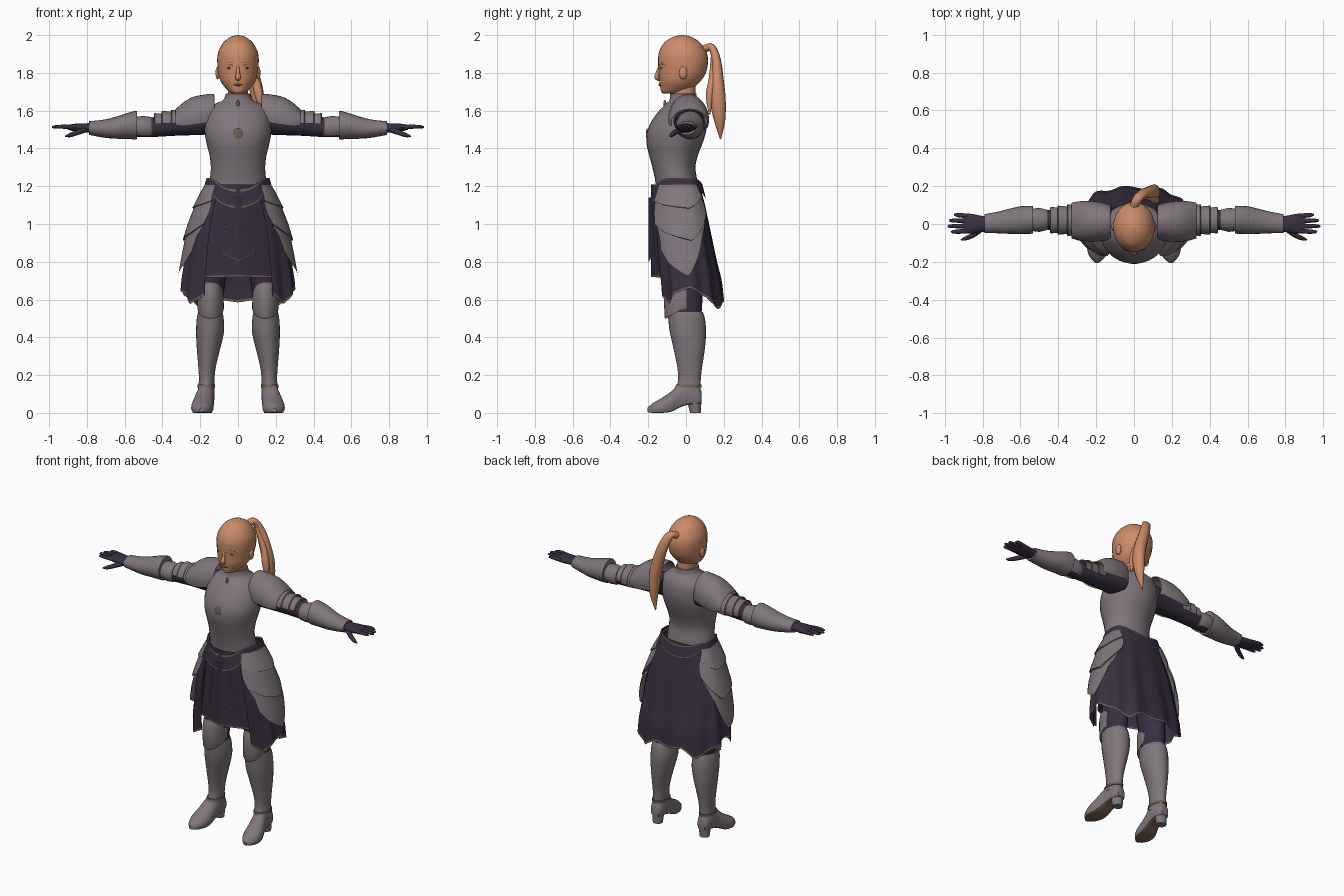
import bpy, bmesh, math
from mathutils import Vector

if "Cube" in bpy.data.objects:
    bpy.data.objects.remove(bpy.data.objects["Cube"])


def material(name, rgb):
    m = bpy.data.materials.new(name)
    m.diffuse_color = (*rgb, 1)
    m.use_nodes = True
    m.node_tree.nodes["Principled BSDF"].inputs["Base Color"].default_value = m.diffuse_color
    return m


SKIN = material("warm_skin", (0.60, 0.26, 0.14))
STEEL = material("grey_steel", (0.215, 0.18, 0.20))
CLOTH = material("dark_purple_cloth", (0.040, 0.028, 0.052))
TRIM = material("brown_trim", (0.18, 0.115, 0.085))


def loft(name, rings, mats, closed=True, caps=True, mirror=False, rule=None, sharp=40):
    """Skin a list of equal-length point rings; rule(row, column) picks the material."""
    bm = bmesh.new()
    vs = [[bm.verts.new(p) for p in r] for r in rings]
    n = len(rings[0])
    for i in range(len(rings) - 1):
        for j in range(n if closed else n - 1):
            k = (j + 1) % n
            f = bm.faces.new((vs[i][j], vs[i][k], vs[i + 1][k], vs[i + 1][j]))
            f.material_index = rule(i, j) if rule else 0
    if closed and caps:
        bm.faces.new(vs[0])
        bm.faces.new(vs[-1])
    bmesh.ops.recalc_face_normals(bm, faces=bm.faces)
    me = bpy.data.meshes.new(name)
    bm.to_mesh(me)
    bm.free()
    ob = bpy.data.objects.new(name, me)
    bpy.context.collection.objects.link(ob)
    for m in mats:
        me.materials.append(m)
    for p in me.polygons:
        p.use_smooth = True
    me.set_sharp_from_angle(angle=math.radians(sharp))
    if mirror:
        ob.modifiers.new("mirror", 'MIRROR')
    return ob


def smooth(rows, k=4):
    """Catmull-Rom refinement of parameter rows."""
    out = []
    for i in range(len(rows) - 1):
        four = [rows[max(i - 1, 0)], rows[i], rows[i + 1], rows[min(i + 2, len(rows) - 1)]]
        for s in range(k):
            t = s / k
            out.append([0.5 * (2 * b + (c - a) * t + (2 * a - 5 * b + 4 * c - d) * t * t
                               + (3 * b - a - 3 * c + d) * t ** 3) for a, b, c, d in zip(*four)])
    return out + [list(rows[-1])]


def interp(table, x):
    """Linear lookup in rows sorted by their first value."""
    if x <= table[0][0]:
        return table[0][1:]
    for a, b in zip(table, table[1:]):
        if x <= b[0]:
            t = (x - a[0]) / (b[0] - a[0])
            return [p + (q - p) * t for p, q in zip(a[1:], b[1:])]
    return table[-1][1:]


def turn(n=28):
    return [2 * math.pi * i / n for i in range(n)]


def zring(z, rx, yf, yb, cx=0.0):
    return [(cx + rx * math.sin(a), (yf + yb) / 2 - (yb - yf) / 2 * math.cos(a), z) for a in turn()]


def xring(x, cy, cz, ry, rz, angles=None):
    return [(x, cy - ry * math.cos(a), cz + rz * math.sin(a)) for a in (angles or turn(20))]


def tube(name, path, mat, mirror=False):
    """Path rows: x, y, z, radius across, radius in depth."""
    rows = smooth(path, 5)
    pts = [Vector(r[:3]) for r in rows]
    rings = []
    for i, r in enumerate(rows):
        t = (pts[min(i + 1, len(pts) - 1)] - pts[max(i - 1, 0)]).normalized()
        ref = Vector((1, 0, 0)) if abs(t.x) < 0.7 else Vector((0, 1, 0))
        u = (ref - t * ref.dot(t)).normalized()
        v = t.cross(u)
        rings.append([pts[i] + u * r[3] * math.cos(a) + v * r[4] * math.sin(a) for a in turn(12)])
    return loft(name, rings, [mat], mirror=mirror)


def ball(name, loc, size, mat, mirror=False):
    rings = [[(loc[0] + size[0] * math.sin(b) * math.cos(a), loc[1] + size[1] * math.sin(b) * math.sin(a),
               loc[2] + size[2] * math.cos(b)) for a in turn(14)]
             for b in [0.05 + (math.pi - 0.1) * i / 8 for i in range(9)]]
    return loft(name, rings, [mat], mirror=mirror)


# Head, face and hair
head = [(1.69, .022, -.120, -.06), (1.70, .046, -.132, .0), (1.73, .075, -.137, .05), (1.76, .094, -.142, .080),
        (1.80, .105, -.144, .105), (1.86, .110, -.148, .117), (1.91, .105, -.143, .108), (1.96, .078, -.115, .075),
        (1.99, .040, -.070, .030), (2.0, .008, -.03, -.01)]
loft("head", [zring(*r) for r in smooth(head)], [SKIN])
loft("neck", [zring(1.62, .055, -.075, .05), zring(1.77, .052, -.07, .05)], [SKIN])
tube("nose", [(0, -.140, 1.835, .007, .007), (0, -.150, 1.80, .010, .010), (0, -.156, 1.775, .015, .011),
              (0, -.140, 1.762, .009, .006)], SKIN)
ball("ears", (.107, -.015, 1.80), (.012, .022, .034), SKIN, True)
ball("eyes", (.043, -.1315, 1.826), (.017, .006, .005), TRIM, True)
ball("lips", (0, -.139, 1.737), (.023, .007, .006), TRIM)
tube("brows", [(.018, -.143, 1.842, .003, .005), (.045, -.136, 1.850, .003, .006),
               (.075, -.108, 1.842, .003, .004)], SKIN, True)
tube("ponytail", [(0, .095, 1.925, .022, .02), (.02, .135, 1.935, .026, .020), (.05, .160, 1.87, .032, .024),
                  (.085, .165, 1.76, .036, .035), (.105, .168, 1.66, .034, .042), (.105, .178, 1.55, .024, .030),
                  (.09, .183, 1.45, .003, .003)], SKIN)
tube("loose_lock", [(.03, .145, 1.91, .012, .012), (.085, .14, 1.78, .02, .018), (.112, .125, 1.68, .022, .020),
                    (.125, .125, 1.58, .004, .004)], SKIN)

# Breastplate with gorget
torso = [(1.20, .150, -.160, .065), (1.24, .148, -.165, .058), (1.30, .144, -.178, .050), (1.36, .150, -.194, .062),
         (1.42, .165, -.208, .085), (1.48, .176, -.208, .104), (1.54, .174, -.185, .112), (1.60, .160, -.142, .105),
         (1.635, .125, -.108, .085), (1.655, .080, -.088, .062), (1.69, .064, -.084, .055)]
trows = smooth(torso)
loft("breastplate", [zring(*r) for r in trows], [STEEL, TRIM],
     rule=lambda i, j: int(i == len(trows) - 2))
ball("chest_emblem", (0, -.206, 1.475), (.024, .006, .032), TRIM)
ball("collar_clasp", (0, -.112, 1.635), (.008, .008, .022), TRIM)

# Sleeves, shoulder plates and arm armour
sleeve = [(.12, .01, 1.55, .085, .075), (.22, .015, 1.535, .072, .064), (.34, .02, 1.525, .062, .058),
          (.46, .022, 1.512, .052, .052), (.56, .022, 1.51, .05, .05)]
loft("sleeves", [xring(*r) for r in smooth(sleeve)], [CLOTH], mirror=True)


def arc(lo, hi, n=18):
    return [math.radians(lo + (hi - lo) * i / n) for i in range(n + 1)]


pauldron = [(.125, .010, 1.575, .090, .108), (.135, .010, 1.575, .094, .114), (.18, .012, 1.565, .104, .120),
            (.24, .014, 1.555, .108, .117), (.29, .016, 1.545, .104, .098), (.33, .018, 1.54, .094, .068)]
prow = smooth(pauldron, 3)
loft("pauldrons", [xring(*r, arc(-15, 200)) for r in prow], [STEEL, TRIM], closed=False, mirror=True,
     rule=lambda i, j: int(i == 0))
for k, (x, top) in enumerate([(.295, .080), (.345, .074), (.385, .062)]):
    loft(f"shoulder_lame_{k + 1}", [xring(x, .02, 1.525, .078 - .006 * k, top - .005, arc(5, 200)),
                                    xring(x + .055, .02, 1.525, .084 - .007 * k, top, arc(5, 200)),
                                    xring(x + .06, .02, 1.525, .08 - .007 * k, top - .004, arc(5, 200))],
         [STEEL, TRIM], closed=False, mirror=True, rule=lambda i, j: i)
couter = [(.452, .022, 1.51, .050, .052), (.46, .022, 1.51, .054, .056), (.50, .022, 1.512, .064, .060),
          (.545, .022, 1.512, .058, .055)]
loft("elbow_cops", [xring(*r, arc(-50, 235)) for r in couter], [STEEL, TRIM], closed=False, mirror=True,
     rule=lambda i, j: int(i == 0))
vambrace = [(.535, .022, 1.523, .072, .074), (.548, .022, 1.523, .074, .075), (.60, .020, 1.517, .074, .066),
            (.66, .014, 1.508, .066, .056), (.72, .008, 1.505, .057, .046), (.79, .002, 1.508, .050, .036)]
loft("vambraces", [xring(*r) for r in smooth(vambrace, 3)], [STEEL], mirror=True)

# Gloves
palm = [(.77, .002, 1.508, .040, .026), (.81, 0, 1.509, .044, .024), (.86, .002, 1.51, .052, .021),
        (.90, .003, 1.512, .050, .013)]
loft("palms", [xring(*r) for r in smooth(palm)], [CLOTH], mirror=True)
for k, (y, tip) in enumerate([(-.036, .968), (-.010, .985), (.016, .978), (.042, .952)]):
    tube(f"finger_{k + 1}", [(.87, y, 1.511, .012, .012), (.92, y * 1.1, 1.515, .012, .011),
                             (tip - .012, y * 1.15, 1.514, .009, .008), (tip, y * 1.15, 1.512, .003, .003)],
         CLOTH, True)
tube("thumbs", [(.81, -.025, 1.50, .018, .016), (.85, -.058, 1.485, .014, .014), (.89, -.076, 1.470, .011, .011),
                (.915, -.083, 1.464, .003, .003)], CLOTH, True)

# Skirt profile: height, half width, front depth, back depth
PROFILE = [(.54, .305, .135, .200), (.70, .295, .150, .185), (.80, .280, .165, .160), (.90, .268, .175, .140),
           (1.0, .245, .178, .120), (1.1, .210, .178, .100), (1.2, .165, .165, .075), (1.26, .147, .168, .058)]


def around(deg, z, off=0.0):
    """Point on the skirt surface; 0 degrees is the front, 90 is +x."""
    rx, yf, yb = interp(PROFILE, z)
    s, c = math.sin(math.radians(deg)), math.cos(math.radians(deg))
    sx = math.copysign(abs(s) ** .85, s)
    cy = abs(c) ** .85
    return ((rx + off) * sx, -(yf + off) * cy if c > 0 else (yb + off) * cy, z)


HEM = [(35, .62), (52, .575), (70, .63), (95, .66), (125, .60), (148, .545), (165, .60), (180, .585)]
STEPS = [i / 14 for i in range(14)] + [.98, 1.0]


def skirt_point(deg, t):
    fold = min(deg, 360 - deg)
    z = 1.22 + (interp(HEM, fold)[0] - 1.22) * t
    return around(deg, z, .008 * t * math.sin(math.radians(deg * 12)))


loft("skirt", [[skirt_point(33 + 294 * j / 96, t) for j in range(97)] for t in STEPS], [CLOTH, TRIM],
     closed=False, rule=lambda i, j: int(i == 14))


def panel(name, table, tip, off, top, low):
    """Hanging front cloth with a pointed hem; table gives half width by height."""
    rings = []
    for t in STEPS:
        row = []
        for j in range(17):
            u = max(-1, min(1, (j - 8) / 7.5))
            if j in (1, 15):
                u = math.copysign(.95, u)
            z = top + (low - tip * (1 - abs(u)) - top) * t
            w = interp(table, z)[0]
            row.append((w * u, -(.172 + off) + .3 * (w * u) ** 2 + .35 * abs(w * u), z))
        rings.append(row)
    loft(name, rings, [CLOTH, TRIM], closed=False, rule=lambda i, j: int(i == 14 or (off > .015 and j in (0, 15))))


panel("front_apron", [(.72, .19), (.95, .155), (1.2, .125)], -.005, .014, 1.21, .715)
panel("tabard", [(.80, .075), (.86, .088), (1.14, .055)], .04, .026, 1.14, .84)


# Pointed belt, dipping front and back
def belt_point(deg, t):
    c = math.cos(math.radians(deg))
    dip = max(0, abs(c) - .35) / .65
    top = 1.243 - (.06 if c > 0 else .03) * dip ** 3
    low = 1.205 - (.12 if c > 0 else .07) * dip ** 2
    return around(deg, top + (low - top) * t, .014)


loft("pointed_belt", [[belt_point(5 * j, t) for j in range(72)] for t in (0, .12, .4, .65, .9, 1)],
     [CLOTH, TRIM], caps=False, rule=lambda i, j: int(i in (0, 4)))

# Hip plates: three overlapping lames ending in a point at the side
TASSET_LOW = [(0, .86), (.2, .79), (.6, .72), (.85, .84), (1, .95)]
TROWS = [(0, .008), (.12, .020), (.28, .026), (.285, .018), (.45, .022), (.62, .028), (.625, .018), (.8, .022),
         (.98, .026), (1, .026)]


def tasset_point(u, t, off):
    z = 1.225 + (interp(TASSET_LOW, u)[0] - 1.225) * t
    front = 43 - 12 * math.sin(math.pi * min(1, t * 1.2)) + 8 * t
    back = 120 + 20 * math.sin(math.pi * t)
    return around(front + (back - front) * u, z, off)


loft("hip_plates", [[tasset_point(j / 24, *r) for j in range(25)] for r in TROWS], [STEEL, TRIM], closed=False,
     mirror=True, rule=lambda i, j: int(i == len(TROWS) - 2), sharp=30)

# Legs: cloth thighs, greaves and knee plates
thigh = [(.46, .058, -.075, .075, .148), (.56, .062, -.085, .085, .146), (.70, .072, -.10, .09, .138),
         (.90, .085, -.12, .10, .125), (1.12, .09, -.13, .08, .10)]
loft("thighs", [zring(*r) for r in smooth(thigh)], [CLOTH], mirror=True)
greave = [(.11, .045, -.060, .078, .170), (.17, .041, -.042, .078, .166), (.24, .046, -.046, .085, .164),
          (.34, .062, -.066, .100, .156), (.43, .074, -.086, .106, .148), (.50, .071, -.094, .100, .147),
          (.535, .064, -.096, .088, .147)]
loft("greaves", [zring(*r) for r in smooth(greave)], [STEEL], mirror=True)
ANKLE = [(.135, .046, -.058, .083, .169), (.150, .046, -.053, .083, .168)]
loft("ankle_bands", [zring(*r) for r in ANKLE], [TRIM], mirror=True)


def knee_row(z, r, ry):
    """Half shell at the front of the knee, pointed downwards."""
    row = []
    for a in arc(-100, 100, 16):
        drop = .05 * max(0, math.cos(a)) * (1 if z < .56 else -.35)
        row.append((.145 + r * math.sin(a), -.015 - ry * math.cos(a), z - drop))
    return row


KNEE = [(.675, .060, .088), (.665, .064, .094), (.62, .068, .103), (.575, .070, .102), (.555, .070, .098),
        (.548, .068, .094)]
loft("knee_plates", [knee_row(*r) for r in KNEE], [STEEL, TRIM], closed=False, mirror=True,
     rule=lambda i, j: int(i in (0, 4)))

# Boots: depth, centre x, sole height, top height, half width
foot = [(.083, .168, .055, .11, .025), (.065, .168, .048, .15, .038), (.02, .169, .045, .175, .045),
        (-.03, .174, .030, .160, .047), (-.08, .184, .006, .112, .056), (-.13, .190, .0, .078, .058),
        (-.175, .193, .0, .052, .040), (-.205, .195, .004, .026, .010)]


def foot_ring(y, cx, lo, hi, w):
    h = hi - lo
    return [(cx + w * math.cos(a), y, lo + h * (max(-.55, math.sin(a)) + .55) / 1.55) for a in turn(24)]


loft("boots", [foot_ring(*r) for r in smooth(foot, 3)], [STEEL, TRIM], mirror=True,
     rule=lambda i, j: int(13 < j < 22))
loft("boot_heels", [zring(0, .030, .022, .078, .168), zring(.065, .037, .005, .082, .168)], [STEEL], mirror=True)
